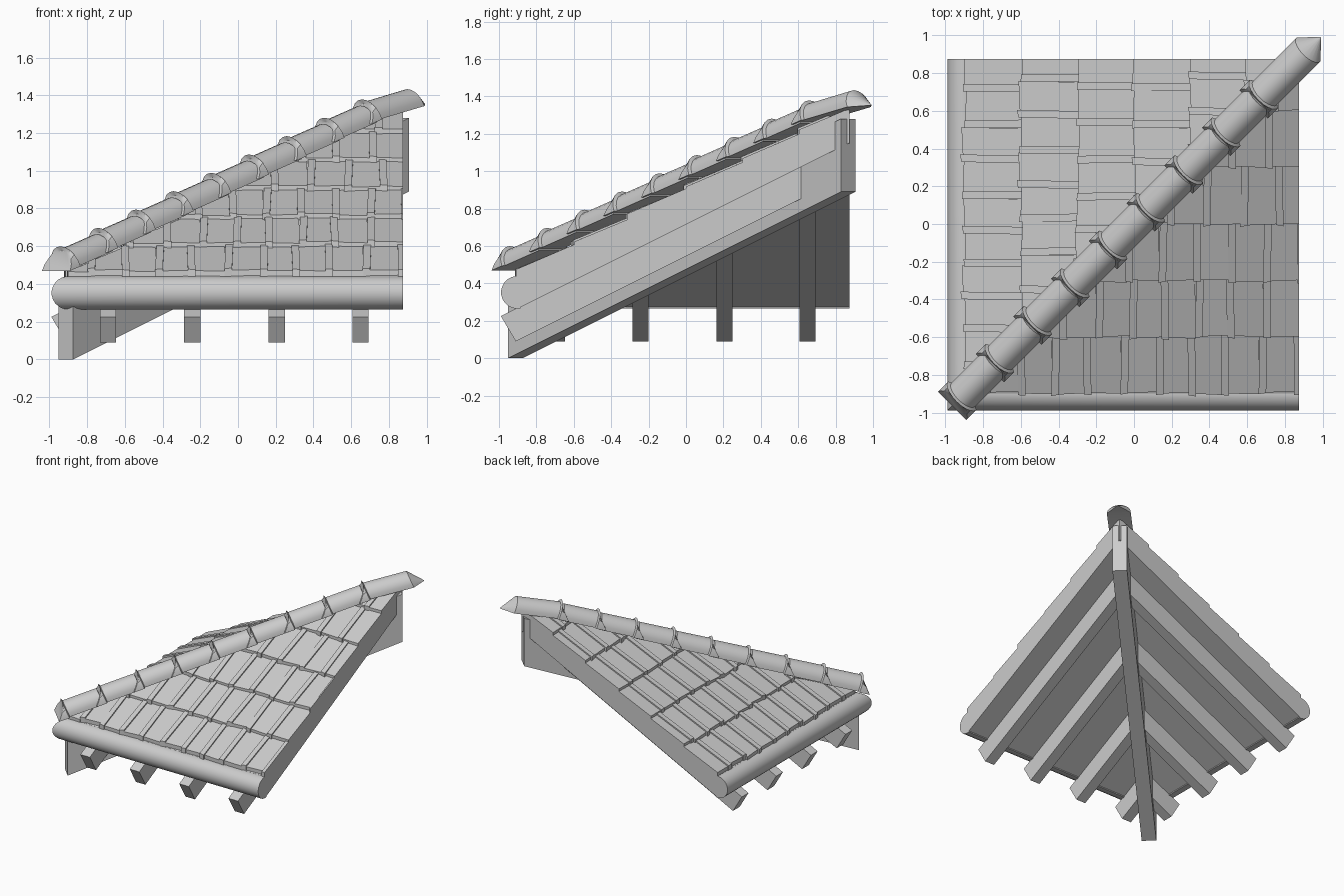
import bpy, bmesh, math, random
from mathutils import Vector

if "Cube" in bpy.data.objects:
    bpy.data.objects.remove(bpy.data.objects["Cube"])

random.seed(4)
S = 0.5            # roof pitch
EDGE = 0.875       # cut edge of both slopes


def deck_z(y):
    return 0.44 + S * (y + 0.9)


def finish(name, bm, swap=False, smooth=None):
    # swap=True reflects a front-slope part onto the left slope
    if swap:
        for v in bm.verts:
            v.co.x, v.co.y = v.co.y, v.co.x
    bmesh.ops.recalc_face_normals(bm, faces=bm.faces[:])
    me = bpy.data.meshes.new(name)
    bm.to_mesh(me)
    bm.free()
    if smooth:
        for p in me.polygons:
            p.use_smooth = True
        me.set_sharp_from_angle(angle=math.radians(smooth))
    ob = bpy.data.objects.new(name, me)
    bpy.context.collection.objects.link(ob)
    return ob


def loft(bm, rings):
    # closed rings joined in sequence, capped at both ends
    vs = [[bm.verts.new(p) for p in r] for r in rings]
    n = len(vs[0])
    for a, b in zip(vs, vs[1:]):
        for i in range(n):
            j = (i + 1) % n
            bm.faces.new((a[i], a[j], b[j], b[i]))
    bm.faces.new(vs[0][::-1])
    bm.faces.new(vs[-1])


def extrude_x(bm, profile, x0, x1):
    loft(bm, [[(x, y, z) for y, z in profile] for x in (x0, x1)])


def clip(bm, co, no, fill=True):
    bmesh.ops.bisect_plane(bm, geom=bm.verts[:] + bm.edges[:] + bm.faces[:],
                           plane_co=co, plane_no=no, clear_outer=True)
    if fill:
        bmesh.ops.holes_fill(bm, edges=[e for e in bm.edges if e.is_boundary], sides=0)


def clip_hip(bm):
    clip(bm, (0, 0, 0), (-1, 1, 0), False)


def tile_box(bm, x0, x1, y0, y1, h0, h1, skew):
    # slab lying on the deck, thick at its lower edge
    def ring(y, h, dx, dy):
        return [(x0 + dx, y, deck_z(y) - 0.01), (x1 + dx, y + dy, deck_z(y + dy) - 0.01),
                (x1 + dx, y + dy, deck_z(y + dy) + h), (x0 + dx, y, deck_z(y) + h)]
    loft(bm, [ring(y0, h0, 0, skew), ring(y1, h1, skew, 0)])


for side, swap in (("front", False), ("left", True)):
    # deck
    bm = bmesh.new()
    extrude_x(bm, [(-0.9, 0.265), (EDGE, 0.265 + S * (EDGE + 0.9)),
                   (EDGE, deck_z(EDGE)), (-0.9, 0.44)], -1, EDGE)
    clip_hip(bm)
    finish(side + "_deck", bm, swap)

    # rounded eave
    bm = bmesh.new()
    arc = [(-0.9 + 0.089 * math.cos(a), 0.352 + 0.088 * math.sin(a))
           for a in [math.radians(65 + 215 * i / 14) for i in range(15)]]
    extrude_x(bm, arc, -1, EDGE)
    clip_hip(bm)
    finish(side + "_eave", bm, swap, 40)

    # rafters with square-cut tails
    bm = bmesh.new()
    for x in (-0.69, -0.243, 0.205, 0.65):
        extrude_x(bm, [(-0.91, 0.09), (0.9, 0.995), (0.9, 1.175), (-0.99, 0.225)],
                  x - 0.043, x + 0.043)
    clip_hip(bm)
    finish(side + "_rafters", bm, swap)

    # overlapping tiles, each with a raised side lip
    bm = bmesh.new()
    r = random.uniform
    for row in range(6):
        y = -0.9 + 0.3 * row
        x = -0.95 + r(-0.03, 0.03)
        while x < EDGE:
            w = r(0.17, 0.2)
            y0, sk, lift = y + r(-0.008, 0.008), r(-0.008, 0.008), r(0, 0.006)
            tile_box(bm, x + 0.03, x + w, y0, y + 0.31, 0.026 + lift, 0.006, sk)
            tile_box(bm, x - 0.005, x + 0.035, y0 - 0.008, y + 0.31, 0.038 + lift, 0.016, sk)
            x += w
    clip(bm, (EDGE, 0, 0), (1, 0, 0))
    clip(bm, (0, EDGE, 0), (0, 1, 0))
    clip_hip(bm)
    finish(side + "_tiles", bm, swap)


def hip_pt(t, off, z):
    # t runs along the diagonal (x = y = t), off is sideways distance
    k = off / math.sqrt(2)
    return (t + k, t - k, z)


# hip beam with plumb-cut ends
bm = bmesh.new()
loft(bm, [[hip_pt(t, o, z0 + h) for o, h in ((-0.055, 0), (0.055, 0), (0.055, 0.39), (-0.055, 0.39))]
          for t, z0 in ((-0.913, 0.0), (0.868, 0.89))])
finish("hip_beam", bm)


def half_ring(t, z, rad, lean=0.0):
    pts = []
    for i in range(11):
        a = math.pi * i / 10
        h = rad * math.sin(a)
        pts.append(hip_pt(t - lean * h, rad * math.cos(a), z + h))
    return pts


# hip cap tiles: half-round body, thicker collar at the lower end
for i in range(9):
    t = -0.965 + 0.2 * i
    z = 0.915 + 0.487 * (t + 0.05)
    bm = bmesh.new()
    last = i == 8
    end = t + (0.29 if last else 0.24)
    rings = [half_ring(t, z, 0.106, -0.3), half_ring(t + 0.055, z + 0.024, 0.106, 0.3),
             half_ring(t + 0.06, z + 0.026, 0.089, 0.3),
             half_ring(end, z + 0.44 * (end - t), 0.089, 0.3)]
    if last:
        # pointed upper end
        rings[-1] = half_ring(0.925, 1.343, 0.09, 0.3)
        rings.append([tuple(Vector((0.99, 0.99, 1.352)) + 0.04 * (Vector(p) - Vector((0.925, 0.925, 1.343))))
                      for p in rings[-1]])
    loft(bm, rings)
    finish("hip_cap_%d" % (i + 1), bm, smooth=35)
